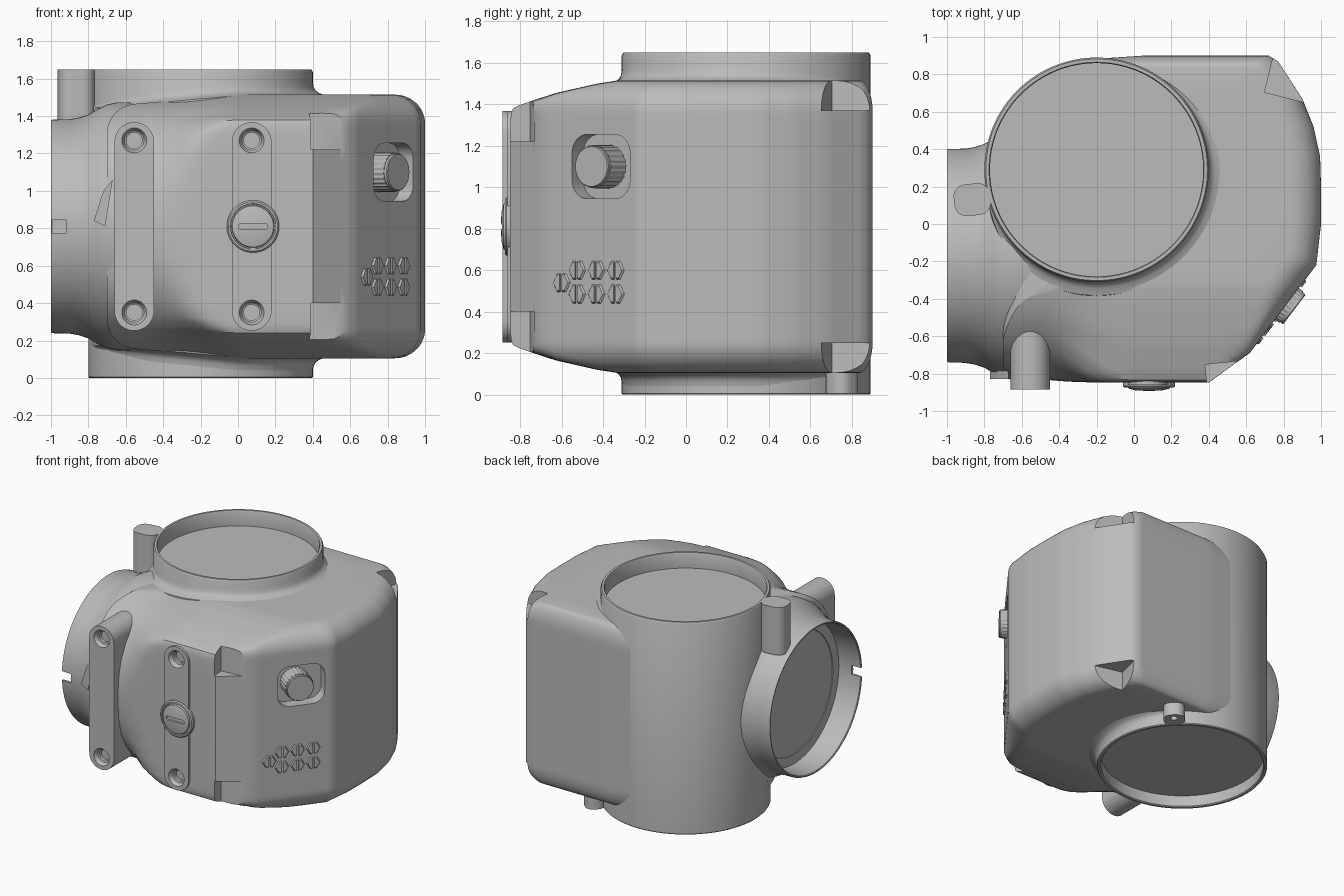
import bpy, bmesh, math
from mathutils import Matrix, Vector

cube = bpy.data.objects.get("Cube")
if cube:
    bpy.data.objects.remove(cube, do_unlink=True)

grey = bpy.data.materials.new("housing_grey")
grey.use_nodes = True
grey.diffuse_color = (0.5, 0.5, 0.5, 1)
grey.node_tree.nodes["Principled BSDF"].inputs["Base Color"].default_value = (0.5, 0.5, 0.5, 1)

MID = 0.81                      # height of the horizontal centre plane
FRONT, LEFT, UP = Vector((0, -1, 0)), Vector((-1, 0, 0)), Vector((0, 0, 1))
PANEL = Vector((0.797, -0.604, 0)).normalized()


def finish(name, bm):
    bmesh.ops.remove_doubles(bm, verts=bm.verts, dist=1e-5)
    bmesh.ops.recalc_face_normals(bm, faces=bm.faces)
    mesh = bpy.data.meshes.new(name)
    bm.to_mesh(mesh)
    bm.free()
    mesh.materials.append(grey)
    ob = bpy.data.objects.new(name, mesh)
    bpy.context.collection.objects.link(ob)
    return ob


def frame(origin, n, turn=0):
    up = Vector((0, 1, 0)) if abs(n.z) > 0.9 else UP
    m = Matrix((up.cross(n), up, n)).transposed().to_4x4()
    return Matrix.Translation(origin) @ m @ Matrix.Rotation(math.radians(turn), 4, 'Z')


def loft(name, rings, m=Matrix()):
    bm = bmesh.new()
    rows = [[bm.verts.new(m @ Vector(p)) for p in ring] for ring in rings]
    for a, b in zip(rows, rows[1:]):
        for i in range(len(a)):
            j = (i + 1) % len(a)
            bm.faces.new((a[i], a[j], b[j], b[i]))
    bm.faces.new(rows[0][::-1])
    bm.faces.new(rows[-1])
    return finish(name, bm)


def rounded(w, h, r, n=8):
    pts = []
    for k, (sx, sy) in enumerate(((1, 1), (-1, 1), (-1, -1), (1, -1))):
        for i in range(n + 1):
            a = math.pi / 2 * (k + i / n)
            pts.append((sx * (w / 2 - r) + r * math.cos(a), sy * (h / 2 - r) + r * math.sin(a)))
    return pts


def prism(name, pts, low, high, m):
    return loft(name, [[(x, y, h) for x, y in pts] for h in (low, high)], m)


def box(w, h, low, high, m):
    return prism("cutter", [(w/2, h/2), (-w/2, h/2), (-w/2, -h/2), (w/2, -h/2)], low, high, m)


def lathe(name, profile, m, n=96):
    turn = [2 * math.pi * i / n for i in range(n)]
    return loft(name, [[(max(r, 0.002) * math.cos(a), max(r, 0.002) * math.sin(a), h)
                        for a in turn] for r, h in profile], m)


def cut(ob, cutters):
    for c in cutters:
        c.hide_render = True
        mod = ob.modifiers.new("cut", 'BOOLEAN')
        mod.operation, mod.solver, mod.object = 'DIFFERENCE', 'EXACT', c
        bpy.context.view_layer.objects.active = ob
        bpy.ops.object.modifier_apply(modifier=mod.name)
        bpy.data.objects.remove(c, do_unlink=True)


# Main housing: plan outline lofted upward, with sloping front and rounded edges
path = [(-0.7, -0.79), (-0.65, -0.84), (-0.6, -0.85), (0.4, -0.85), (0.62, -0.69), (0.975, -0.22),
        (1, 0), (1, 0.2), (0.995, 0.36), (0.96, 0.52), (0.9, 0.67), (0.77, 0.87), (0.72, 0.9), (0.05, 0.9)]
path += [(-0.2 + 0.592 * math.cos(a), 0.29 + 0.592 * math.sin(a))
         for a in (math.radians(95 + 5 * i) for i in range(12))] + [(-0.7, 0.29)]
outline = []
for (ax, ay), (bx, by) in zip(path, path[1:] + path[:1]):
    steps = max(1, round(math.hypot(bx - ax, by - ay) / 0.045))
    outline += [(ax + (bx - ax) * i / steps, ay + (by - ay) * i / steps) for i in range(steps)]

SLOPE = [(0, -1.1), (0.5, -1), (0.57, -0.87), (0.6, -0.77), (0.645, -0.63), (0.69, -0.43), (0.71, -0.3)]


def height(x, dz):
    return dz * (1 - 0.09 * min(1, max(0, -x) / 0.7))


def front_limit(x, dz):
    for (a, ya), (b, yb) in zip(SLOPE, SLOPE[1:]):
        if dz <= b:
            y = ya + (yb - ya) * (dz - a) / (b - a)
            break
    w = min(1, max(0, -x) / 0.5)
    w = w * w * (3 - 2 * w)
    tube = -0.17 - math.sqrt(max(0, 0.69 ** 2 - height(x, dz) ** 2))
    return y * (1 - w) + tube * w


def ring(dz, sign, shrink=1):
    t = max(0, dz - 0.55) / 0.155
    inset = 1 - math.sqrt(max(0, 1 - t * t))
    out = []
    for x, y in outline:
        x = 0.1 + (x - 0.1) * (1 - 0.18 * inset)
        y = 0.1 + (y - 0.1) * (1 - (0.08 if y > 0.1 else 0.15) * inset)
        limit = front_limit(x, dz)
        y = (y + limit + math.hypot(y - limit, 0.045)) / 2      # soft maximum
        x, y = 0.1 + (x - 0.1) * shrink, 0.1 + (y - 0.1) * shrink
        out.append((x, y, MID + sign * height(x, dz)))
    return out


levels = [0.15, 0.3, 0.42, 0.5, 0.53, 0.55, 0.57, 0.585, 0.6, 0.615, 0.63, 0.645,
          0.66, 0.67, 0.68, 0.69, 0.697, 0.702, 0.705]
half = [(dz, 1) for dz in levels] + [(0.705, s) for s in (0.8, 0.5, 0.2, 0.01)]
rings = [ring(dz, -1, s) for dz, s in reversed(half)] + [ring(0, 1)] + [ring(dz, 1, s) for dz, s in half]
housing = loft("housing", rings)

# Corner notches, knob pocket and screw recesses
cutters = []
for sign in (1, -1):
    cutters.append(box(0.4, 0.4, *sorted((sign * 0.41, sign * 0.9)), frame((0.6, -0.93, MID), UP, 6)))
    cutters.append(box(0.4, 0.4, *sorted((sign * 0.56, sign * 0.9)), frame((0.94, 0.85, MID), UP, -14)))
pocket_spot = Vector((0.831, -0.41, 1.1))
cutters.append(prism("cutter", rounded(0.35, 0.31, 0.09), -0.09, 0.2, frame(pocket_spot, PANEL)))


def screw_cutters(x, face):
    return [lathe("cutter", [(0.042, -0.06), (0.042, -0.035), (0.052, -0.03), (0.067, 0.001), (0.067, 0.05)],
                  frame((x, face, MID + s * 0.46), FRONT), 32) for s in (1, -1)]


straps = (("left_strap", -0.555, -0.885, -0.4), ("centre_strap", 0.073, -0.862, -0.2))
for name, x, face, back in straps:
    cutters += screw_cutters(x, face)
cut(housing, cutters)

# Vertical mounting straps with countersunk ends
for name, x, face, back in straps:
    strap = prism(name, rounded(0.212, 1.115, 0.106, 12), back, 0, frame((x, face, MID), FRONT))
    cut(strap, screw_cutters(x, face))

# Vertical through-tube with recessed end discs
lathe("vertical_tube", [(0, 0.09), (0.572, 0.09), (0.572, 0.006), (0.58, 0), (0.595, 0), (0.6, 0.006),
                        (0.6, 1.635), (0.592, 1.65), (0.575, 1.65), (0.57, 1.64), (0.57, 1.53), (0, 1.53)],
      frame((-0.2, 0.29, 0), UP), 128)

# Flared blends between tube and housing, sinking into the tube at the back and left
fillet = [(0, 0.65), (0.012, 0.775), (0.018, 0.745), (0.028, 0.727), (0.047, 0.713), (0.085, 0.7), (0.095, 0.65)]
for name, sign in (("upper_blend", 1), ("lower_blend", -1)):
    rows = []
    for grow, dz in fillet:
        row = []
        for i in range(96):
            a = 2 * math.pi * i / 96
            r = 0.587 + grow * min(1, max(0, 0.5 + math.cos(a + math.radians(55))))
            x = -0.2 + r * math.cos(a)
            row.append((x, 0.29 + r * math.sin(a), MID + sign * height(x, dz)))
        rows.append(row)
    loft(name, rows)

# Flared side port with a recessed disc and a notched rim
port = lathe("side_port", [(0, 0.81), (0.47, 0.81), (0.472, 0.815), (0.545, 0.815), (0.555, 0.995),
                           (0.56, 1), (0.567, 1), (0.571, 0.99), (0.573, 0.9), (0.582, 0.85),
                           (0.598, 0.8), (0.628, 0.75), (0.652, 0.7), (0.663, 0.65), (0.663, 0.58),
                           (0.64, 0.3), (0, 0.3)],
             frame((0, -0.17, MID), LEFT), 128)
cut(port, [box(0.2, 0.07, 0.92, 1.1, frame((0, -0.74, MID), LEFT))])

# Lugs beside the tube rims
prism("upper_lug", rounded(0.195, 0.17, 0.065), 1.28, 1.65, frame((-0.865, 0.13, 0), UP, 6))
lug_place = frame((0.262, 0.752, 0), UP, 45)
lug = prism("lower_lug", rounded(0.14, 0.15, 0.06), 0.005, 0.2, lug_place)
cut(lug, [lathe("cutter", [(0.025, -0.1), (0.025, 0.08)], lug_place @ Matrix.Translation((0.02, 0, 0)), 16)])

# Slotted round cap on the centre strap
cap_place = frame((0.08, -0.86, MID), FRONT)
cap = lathe("round_cap", [(0, -0.05), (0.14, -0.05), (0.14, 0.006), (0.132, 0.014), (0.122, 0.014),
                          (0.12, 0.008), (0.114, 0.008), (0.11, 0.02), (0.07, 0.03), (0, 0.033)], cap_place, 64)
cut(cap, [prism("cutter", rounded(0.155, 0.03, 0.014), 0.014, 0.1, cap_place)])

# Knurled knob in its pocket
knurl = []
for i in range(96):
    a, r = 2 * math.pi * i / 96, 0.105 if i % 4 < 2 else 0.101
    knurl.append((r * math.cos(a), r * math.sin(a)))
place = frame(pocket_spot + Vector((-0.013, -0.017, 0)), PANEL)
prism("knob_grip", knurl, -0.1, 0.03, place)
lathe("knob_face", [(0, -0.1), (0.1, -0.1), (0.1, 0.045), (0.096, 0.05), (0, 0.05)], place, 48)

# Slotted hexagonal pins below the knob
pins = [(-0.605, 0.54)] + [(y, z) for y in (-0.53, -0.437, -0.344) for z in (0.6, 0.485)]
for y, z in pins:
    spot = frame((0.62 + (y + 0.67) * 0.755, y + 0.02, z), PANEL)
    pin = lathe("hex_pin", [(0, -0.03), (0.052, -0.03), (0.052, 0.024), (0.044, 0.034), (0, 0.034)], spot, 6)
    cut(pin, [box(0.014, 0.2, 0.015, 0.1, spot)])

# Small pointer on the port shoulder
prism("pointer", [(-0.77, 0.84), (-0.71, 0.81), (-0.67, 1.06), (-0.72, 1.0)], 0.7, 0.83,
      frame((0, 0, 0), FRONT))

# Smooth shading with sharp edges kept
bpy.ops.object.select_all(action='DESELECT')
for ob in bpy.context.collection.objects:
    if ob.type == 'MESH' and grey.name in ob.data.materials:
        ob.select_set(True)
        bpy.context.view_layer.objects.active = ob
bpy.ops.object.shade_smooth_by_angle(angle=math.radians(32))
